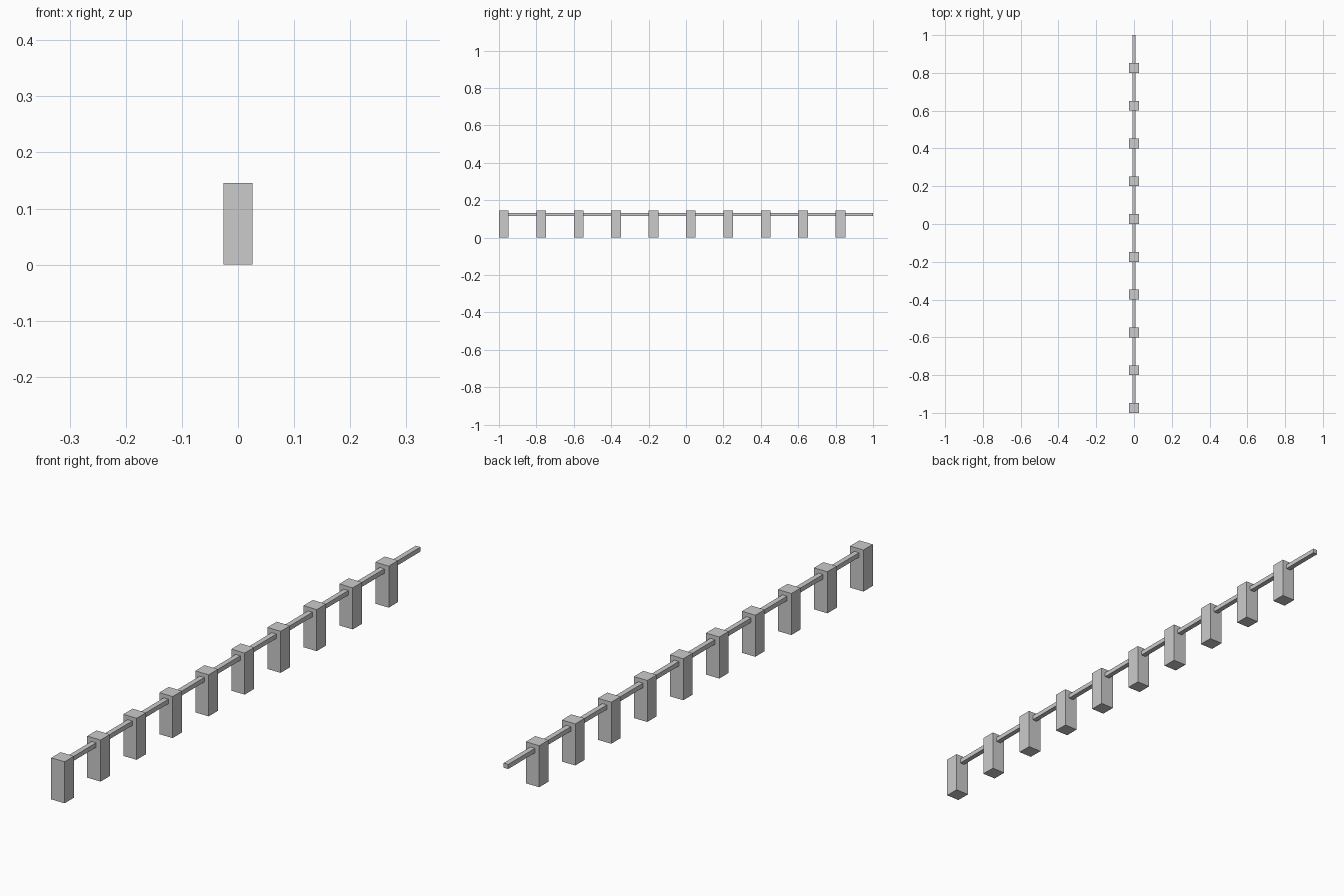
import bpy

if "Cube" in bpy.data.objects:
    bpy.data.objects.remove(bpy.data.objects["Cube"])

COUNT = 10
PITCH = 0.2
POST = 0.052      # square post side
HEIGHT = 0.146
RAIL_W, RAIL_H, RAIL_Z = 0.018, 0.016, 0.124


def box(name, size, centre):
    bpy.ops.mesh.primitive_cube_add(size=1, location=centre)
    obj = bpy.context.object
    obj.name = name
    obj.scale = size
    bpy.ops.object.transform_apply(location=False, rotation=False, scale=True)
    return obj


for i in range(COUNT):
    start = -1 + i * PITCH
    # Square post
    box(f"post_{i + 1}", (POST, POST, HEIGHT), (0, start + POST / 2, HEIGHT / 2))
    # Rail running from this post's back face to the next post
    length = PITCH - POST
    box(f"rail_{i + 1}", (RAIL_W, length, RAIL_H),
        (0, start + POST + length / 2, RAIL_Z))
